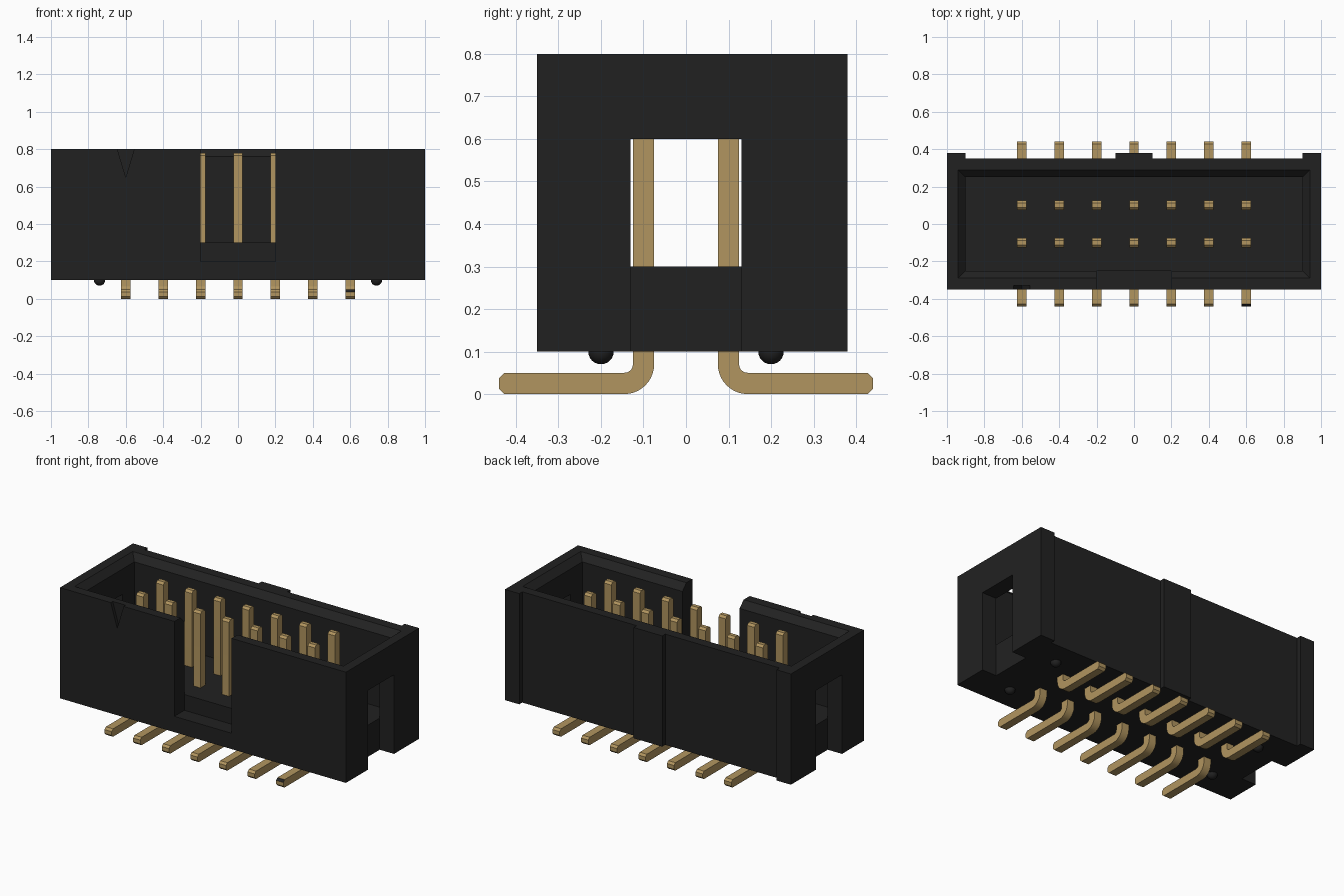
import bpy, bmesh, math
from mathutils import Vector

if "Cube" in bpy.data.objects:
    bpy.data.objects.remove(bpy.data.objects["Cube"])


def material(name, rgb):
    m = bpy.data.materials.new(name)
    m.diffuse_color = (*rgb, 1)
    m.use_nodes = True
    m.node_tree.nodes["Principled BSDF"].inputs["Base Color"].default_value = m.diffuse_color
    return m


BLACK = material("black plastic", (0.0155, 0.0155, 0.0155))
GOLD = material("gold metal", (0.44, 0.30, 0.115))


def add_object(name, bm, mat):
    bmesh.ops.recalc_face_normals(bm, faces=bm.faces)
    mesh = bpy.data.meshes.new(name)
    bm.to_mesh(mesh)
    bm.free()
    mesh.materials.append(mat)
    ob = bpy.data.objects.new(name, mesh)
    bpy.context.collection.objects.link(ob)
    return ob


def prism(name, points, direction, mat):
    """Extrude a flat polygon along a direction."""
    bm = bmesh.new()
    face = bm.faces.new([bm.verts.new(p) for p in points])
    ext = bmesh.ops.extrude_face_region(bm, geom=[face], use_keep_orig=True)
    verts = [v for v in ext["geom"] if isinstance(v, bmesh.types.BMVert)]
    bmesh.ops.translate(bm, verts=verts, vec=Vector(direction))
    return add_object(name, bm, mat)


def box(name, x0, x1, y0, y1, z0, z1):
    pts = [(x0, y0, z0), (x1, y0, z0), (x1, y1, z0), (x0, y1, z0)]
    return prism(name, pts, (0, 0, z1 - z0), BLACK)


def cut(target, cutter):
    cutter.hide_render = True
    mod = target.modifiers.new("cut", 'BOOLEAN')
    mod.operation, mod.solver, mod.object = 'DIFFERENCE', 'EXACT', cutter
    with bpy.context.temp_override(object=target, active_object=target):
        bpy.ops.object.modifier_apply(modifier=mod.name)
    bpy.data.objects.remove(cutter)


# Shroud body, with the raised ribs on the back as part of its outline
outline = [(-1, -.35), (1, -.35), (1, .38), (.9, .38), (.9, .35), (.1, .35), (.1, .38),
           (-.1, .38), (-.1, .35), (-.9, .35), (-.9, .38), (-1, .38)]
shroud = prism("shroud", [(x, y, 0.1) for x, y in outline], (0, 0, 0.7), BLACK)

# Pin cavity with a flared rim
bm = bmesh.new()
rings = []
for x, y, z in [(.9, .25, .3), (.9, .25, .76), (.94, .29, .8), (1.04, .39, .9)]:
    rings.append([bm.verts.new((sx * x, sy * y, z))
                  for sx, sy in [(-1, -1), (1, -1), (1, 1), (-1, 1)]])
bm.faces.new(rings[0])
bm.faces.new(rings[-1])
for a, b in zip(rings, rings[1:]):
    for i in range(4):
        j = (i + 1) % 4
        bm.faces.new((a[i], a[j], b[j], b[i]))
cut(shroud, add_object("cavity_cutter", bm, BLACK))

# Keying notch, end slots and first-pin triangle
cut(shroud, box("notch_cutter", -.2, .2, -.5, -.25, .2, .95))
for s in (-1, 1):
    lo, hi = sorted((s * .9, s * 1.1))
    cut(shroud, box("slot_cutter", lo, hi, -.13, .13, 0, .6))
cut(shroud, prism("marker_cutter", [(-.6, -.45, .65), (-.51, -.45, .95), (-.69, -.45, .95)],
                  (0, .12, 0), BLACK))

# Round standoff bumps under the body
for x in (-.74, .74):
    for y in (-.2, .2):
        bm = bmesh.new()
        bmesh.ops.create_uvsphere(bm, u_segments=24, v_segments=12, radius=.03)
        bmesh.ops.translate(bm, verts=bm.verts, vec=(x, y, .1))
        bump = add_object("standoff_bump", bm, BLACK)
        bump.data.polygons.foreach_set("use_smooth", [True] * len(bump.data.polygons))


# Bent contact pins: side profile (outward, z) extruded over the pin width
def bend(radius, start, end, n=10):
    angles = [math.radians(start + (end - start) * i / n) for i in range(n + 1)]
    return [(.145 + radius * math.cos(a), .07 + radius * math.sin(a)) for a in angles]


profile = ([(.088, .78), (.075, .767)] + bend(.07, 180, 270)
           + [(.427, 0), (.44, .013), (.44, .037), (.427, .05)] + bend(.02, 270, 180)
           + [(.125, .767), (.112, .78)])

for i in range(7):
    for side in ("front", "back"):
        pin = prism(side + "_pin", [(-.025, y, z) for y, z in profile], (.05, 0, 0), GOLD)
        pin.data.polygons.foreach_set("use_smooth", [True] * len(pin.data.polygons))
        pin.data.set_sharp_from_angle(angle=math.radians(30))
        pin.location.x = -.6 + .2 * i
        if side == "front":
            pin.rotation_euler.z = math.pi
        # The last front pin has a black upper tip bevel
        if side == "front" and i == 6:
            pin.data.materials.append(BLACK)
            for p in pin.data.polygons:
                if p.center.y > .43 and p.center.z > .04:
                    p.material_index = 1
